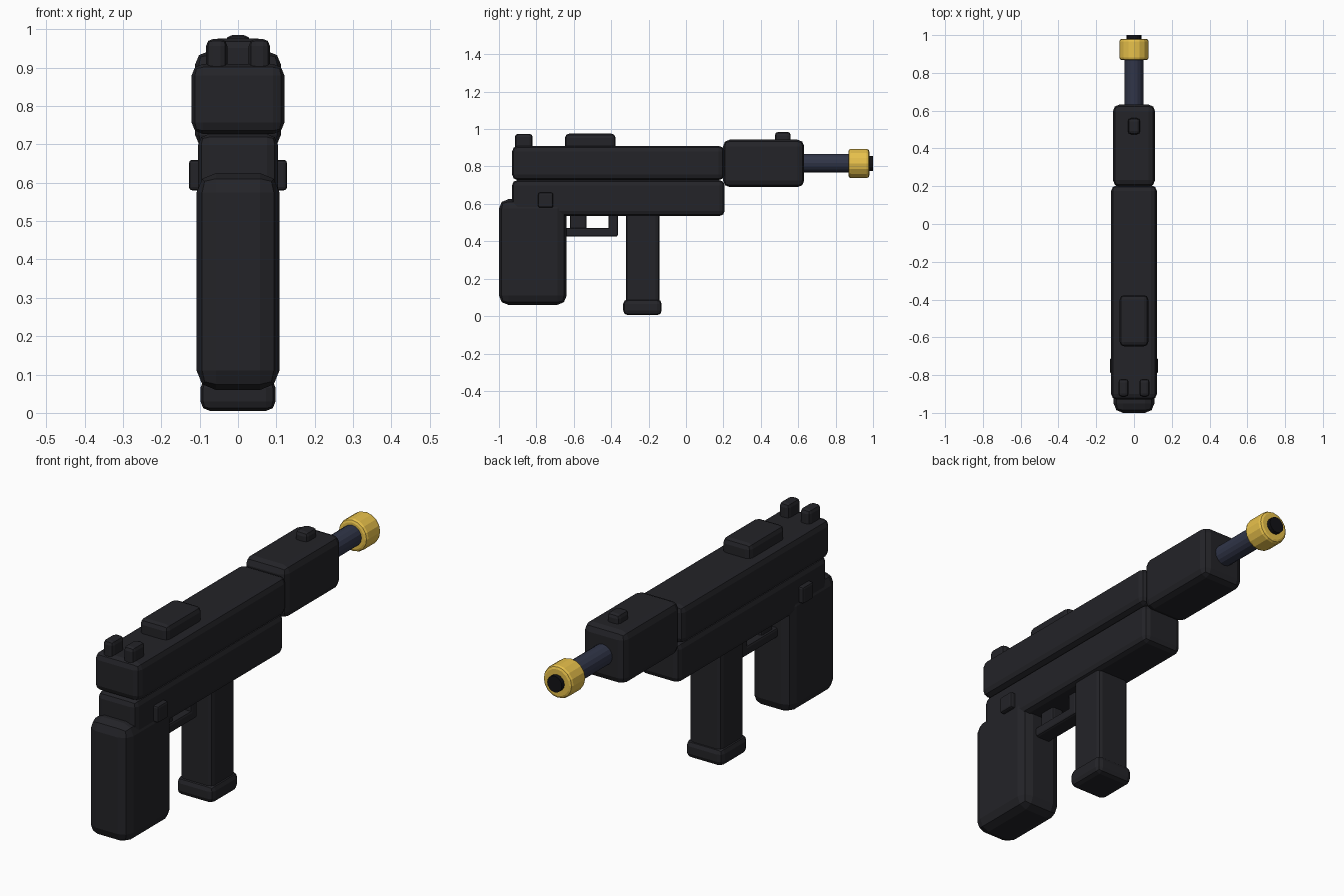
import bpy, bmesh
from math import pi

if "Cube" in bpy.data.objects:
    bpy.data.objects.remove(bpy.data.objects["Cube"])


def material(name, rgb):
    m = bpy.data.materials.new(name)
    m.diffuse_color = (*rgb, 1)
    m.use_nodes = True
    m.node_tree.nodes["Principled BSDF"].inputs["Base Color"].default_value = m.diffuse_color
    return m


BODY = material("matte_black", (0.017, 0.017, 0.021))
NAVY = material("dark_blue_steel", (0.03, 0.036, 0.065))
GOLD = material("gold", (0.80, 0.53, 0.07))
BLACK = material("bore_black", (0.006, 0.006, 0.008))


def finish(bm, name, mat, bevel, segments=2, limit=30):
    me = bpy.data.meshes.new(name)
    bm.to_mesh(me)
    bm.free()
    me.materials.append(mat)
    ob = bpy.data.objects.new(name, me)
    bpy.context.collection.objects.link(ob)
    if bevel:
        mod = ob.modifiers.new("rounded_edges", "BEVEL")
        mod.width, mod.segments = bevel, segments
        mod.limit_method, mod.angle_limit = "ANGLE", limit * pi / 180
    return ob


def box(name, x, y, z, bevel, mat=BODY):
    """Rounded box from (min, max) ranges."""
    bm = bmesh.new()
    bmesh.ops.create_cube(bm, size=1)
    for v in bm.verts:
        v.co = [r[0] + (c + 0.5) * (r[1] - r[0]) for c, r in zip(v.co, (x, y, z))]
    return finish(bm, name, mat, bevel)


def tube(name, y, z, radius, mat, bevel=0):
    """Solid cylinder lying along y."""
    bm = bmesh.new()
    bmesh.ops.create_cone(bm, cap_ends=True, segments=16,
                          radius1=radius, radius2=radius, depth=y[1] - y[0])
    for v in bm.verts:
        a, b, c = v.co
        v.co = (a, (y[0] + y[1]) / 2 - c, z + b)
    return finish(bm, name, mat, bevel, 2, 40)


def sym(w):
    return (-w, w)


# Main body
box("slide", sym(0.121), (-0.93, 0.205), (0.727, 0.91), 0.03)
box("frame", sym(0.104), (-0.93, 0.207), (0.535, 0.727), 0.028)
box("barrel_shroud", sym(0.112), (0.198, 0.632), (0.69, 0.943), 0.035)
box("grip", sym(0.108), (-1.0, -0.638), (0.06, 0.625), 0.05)

# Magazine
box("magazine", sym(0.085), (-0.322, -0.142), (0.04, 0.56), 0.02)
box("magazine_base", sym(0.098), (-0.336, -0.13), (0.005, 0.09), 0.025)

# Trigger and guard
box("guard_bar", sym(0.04), (-0.66, -0.364), (0.425, 0.472), 0.01)
box("guard_post", sym(0.04), (-0.415, -0.364), (0.43, 0.56), 0.01)
box("trigger", sym(0.03), (-0.62, -0.532), (0.45, 0.56), 0.01)

# Sights and top plate
box("top_plate", sym(0.076), (-0.648, -0.376), (0.88, 0.976), 0.024)
box("front_sight", sym(0.033), (0.475, 0.56), (0.91, 0.985), 0.018)

# Mirrored details
for side, s in (("left", -1), ("right", 1)):
    box("rear_sight_" + side, sorted((s * 0.028, s * 0.083)), (-0.915, -0.82), (0.87, 0.975), 0.018)
    box("side_button_" + side, sorted((s * 0.09, s * 0.128)), (-0.79, -0.71), (0.58, 0.66), 0.009)

# Barrel
tube("barrel", (0.58, 0.90), 0.818, 0.05, NAVY)
tube("muzzle_ring", (0.868, 0.98), 0.816, 0.078, GOLD, 0.014)
tube("bore", (0.94, 1.0), 0.816, 0.039, BLACK)
